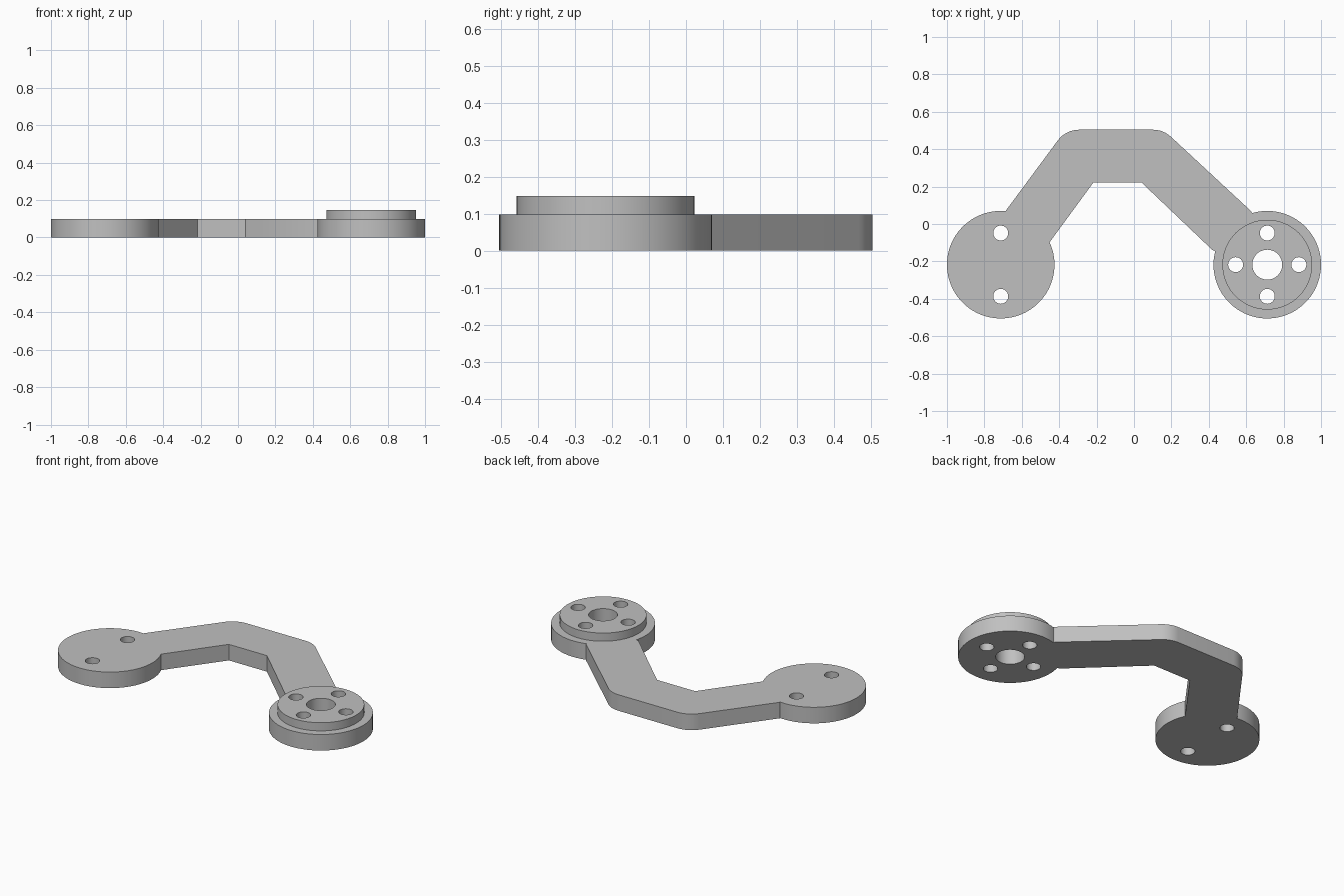
import bpy
import bmesh
from math import cos, sin, tan, atan2, pi, radians
from mathutils import Vector

default = bpy.data.objects.get("Cube")
if default:
    bpy.data.objects.remove(default, do_unlink=True)

PLATE_H, BOSS_H = 0.098, 0.148
DISC_R, BOSS_R = 0.2875, 0.24
BOLT_OFFSET, BOLT_R, BORE_R = 0.169, 0.04, 0.08
LEFT_END = Vector((0.7125, -0.2175))
RIGHT_END = Vector((-0.7125, -0.2175))

grey = bpy.data.materials.new("plain grey")
grey.use_nodes = True
colour = (0.53, 0.53, 0.53, 1)
grey.diffuse_color = colour
grey.node_tree.nodes["Principled BSDF"].inputs["Base Color"].default_value = colour


def arc(centre, radius, start, end, steps):
    """Points along an arc, both ends included."""
    return [centre + radius * Vector((cos(a), sin(a)))
            for a in (start + (end - start) * i / steps for i in range(steps + 1))]


def circle(centre, radius, steps=64):
    return arc(centre, radius, 0, 2 * pi, steps)[:-1]


def rounded(before, corner, after, radius, steps=8):
    """Replace a convex corner of a counter-clockwise outline by an arc."""
    d_in, d_out = (corner - before).normalized(), (after - corner).normalized()
    turn = d_out.angle(d_in)
    start = corner - d_in * radius * tan(turn / 2)
    centre = start + radius * Vector((-d_in.y, d_in.x))
    a = atan2(-d_in.x, d_in.y)
    return arc(centre, radius, a, a + turn, steps)


def disc_sweep(centre, first, last):
    """Arc of an end disc running counter-clockwise between two joints."""
    a = atan2(*(first - centre).yx)
    b = atan2(*(last - centre).yx)
    while b < a:
        b += 2 * pi
    return arc(centre, DISC_R, a, b, 72)


def extruded(name, loops, bottom, top):
    """Solid with holes, from a filled flat curve turned into a mesh."""
    curve = bpy.data.curves.new(name + "_profile", "CURVE")
    curve.dimensions = "2D"
    curve.fill_mode = "BOTH"
    curve.extrude = (top - bottom) / 2
    for loop in loops:
        spline = curve.splines.new("POLY")
        spline.points.add(len(loop) - 1)
        for point, co in zip(spline.points, loop):
            point.co = (co.x, co.y, 0, 1)
        spline.use_cyclic_u = True
    profile = bpy.data.objects.new(name + "_profile", curve)
    bpy.context.collection.objects.link(profile)
    graph = bpy.context.evaluated_depsgraph_get()
    mesh = bpy.data.meshes.new_from_object(profile.evaluated_get(graph))
    bpy.data.objects.remove(profile, do_unlink=True)

    bm = bmesh.new()
    bm.from_mesh(mesh)
    bmesh.ops.remove_doubles(bm, verts=bm.verts, dist=0.0001)
    bmesh.ops.translate(bm, verts=bm.verts, vec=(0, 0, (bottom + top) / 2))
    bmesh.ops.recalc_face_normals(bm, faces=bm.faces)
    bm.to_mesh(mesh)
    bm.free()
    mesh.materials.clear()
    mesh.materials.append(grey)
    obj = bpy.data.objects.new(name, mesh)
    bpy.context.collection.objects.link(obj)
    bpy.ops.object.select_all(action="DESELECT")
    obj.select_set(True)
    bpy.context.view_layer.objects.active = obj
    bpy.ops.object.shade_smooth_by_angle(angle=radians(30))
    return obj


# Joints where the bent arm meets the end discs, and the arm's corners
left_outer, left_inner = Vector((0.628, 0.067)), Vector((0.42, -0.14))
right_outer, right_inner = Vector((-0.684, 0.073)), Vector((-0.452, -0.098))
bend_left, bend_right = Vector((0.157, 0.504)), Vector((-0.365, 0.504))
inside_left, inside_right = Vector((0.04, 0.222)), Vector((-0.217, 0.222))

outline = disc_sweep(LEFT_END, left_inner, left_outer)
outline += [left_outer]
outline += rounded(left_outer, bend_left, bend_right, 0.14)
outline += rounded(bend_left, bend_right, right_outer, 0.14)
outline += [right_outer]
outline += disc_sweep(RIGHT_END, right_outer, right_inner)
outline += [inside_right, inside_left, left_inner]

# Bolt holes: four around a bore on the left end, two on the right end
steps = [Vector((cos(i * pi / 2), sin(i * pi / 2))) * BOLT_OFFSET for i in range(4)]
hub_holes = [circle(LEFT_END + s, BOLT_R, 32) for s in steps]
hub_holes.append(circle(LEFT_END, BORE_R, 48))
plain_holes = [circle(RIGHT_END + s, BOLT_R, 32) for s in steps[1::2]]

# Bent link plate and the raised boss on its left end
extruded("link_plate", [outline] + hub_holes + plain_holes, 0, PLATE_H)
extruded("raised_boss", [circle(LEFT_END, BOSS_R, 80)] + hub_holes, PLATE_H, BOSS_H)
